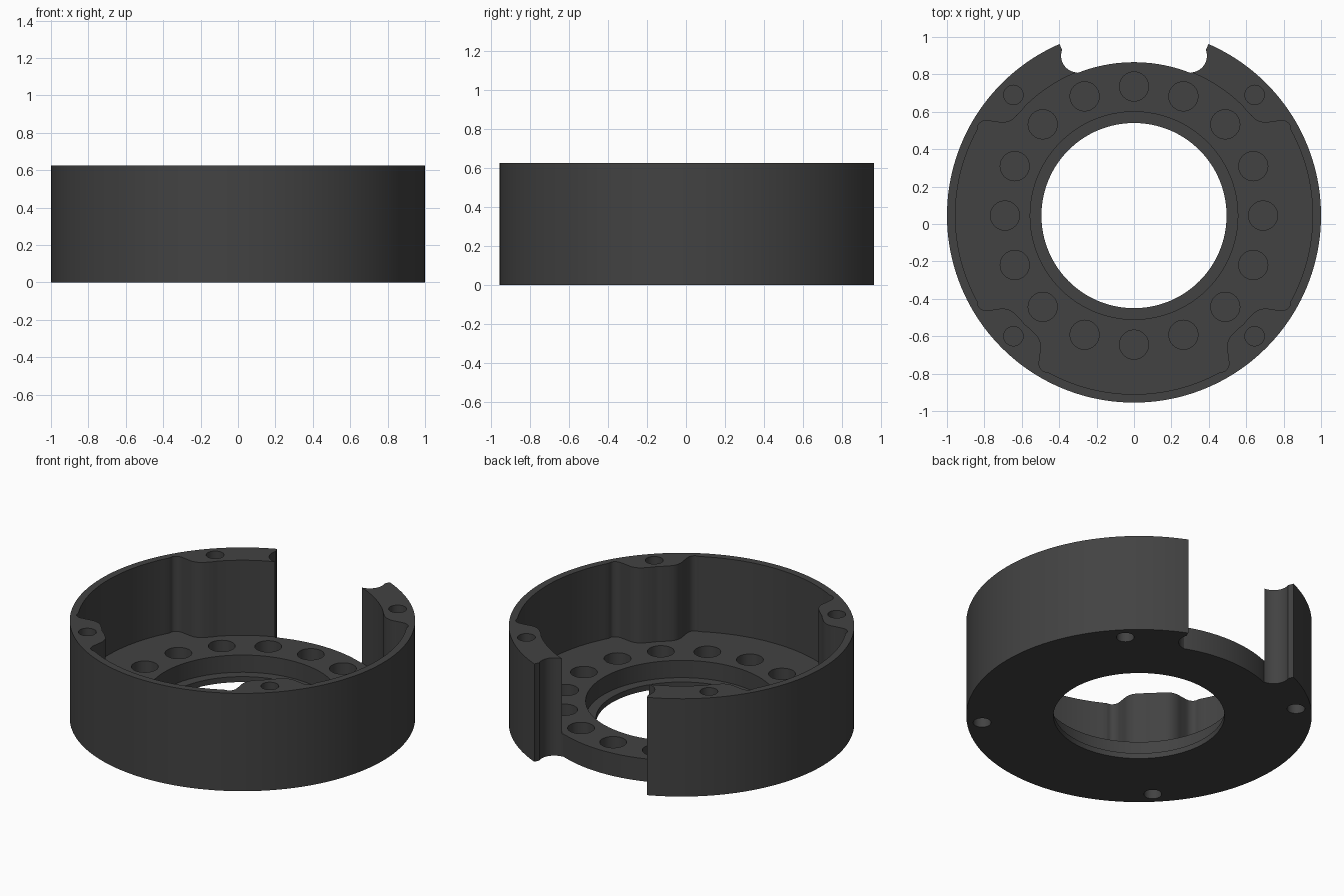
import bpy, bmesh, math
from mathutils import Vector

if "Cube" in bpy.data.objects:
    bpy.data.objects.remove(bpy.data.objects["Cube"])

CY = 0.045          # ring centre in y
HEIGHT = 0.625
FLOOR = 0.145
WALL_R, BOSS_R, RIM_R = 0.955, 0.825, 0.82


def arc(cx, cy, r, a0, a1, n):
    """Points on an arc, angles in degrees."""
    return [(cx + r * math.cos(math.radians(a0 + (a1 - a0) * i / n)),
             cy + r * math.sin(math.radians(a0 + (a1 - a0) * i / n))) for i in range(n + 1)]


def circle(cx, cy, r, n):
    return arc(cx, cy, r, 0, 360, n)[:-1]


def smooth_path(points, steps=5):
    """Catmull-Rom curve through the points."""
    p = [Vector(q) for q in points]
    p = [2 * p[0] - p[1]] + p + [2 * p[-1] - p[-2]]
    out = []
    for i in range(1, len(p) - 2):
        a, b, c, d = p[i - 1:i + 3]
        for s in range(steps):
            t = s / steps
            out.append(tuple(0.5 * (2 * b + (c - a) * t + (2 * a - 5 * b + 4 * c - d) * t ** 2
                                    + (3 * b - a - 3 * c + d) * t ** 3)))
    return out + [tuple(p[-2])]


def mirror_x(half):
    """Close a right-hand half outline with its mirror image."""
    pts = half + [(-x, y) for x, y in reversed(half)]
    out = []
    for q in pts:
        if not out or math.dist(q, out[-1]) > 1e-4:
            out.append(q)
    if math.dist(out[0], out[-1]) < 1e-4:
        out.pop()
    return out


def prism(name, outlines, z0, z1):
    """Upright prisms from counter-clockwise outlines around the ring centre."""
    bm = bmesh.new()
    for pts in outlines:
        low = [bm.verts.new((x, y + CY, z0)) for x, y in pts]
        top = [bm.verts.new((x, y + CY, z1)) for x, y in pts]
        bm.faces.new(low[::-1])
        bm.faces.new(top)
        for i in range(len(pts)):
            j = (i + 1) % len(pts)
            bm.faces.new((low[i], low[j], top[j], top[i]))
    mesh = bpy.data.meshes.new(name)
    bm.to_mesh(mesh)
    bm.free()
    obj = bpy.data.objects.new(name, mesh)
    bpy.context.collection.objects.link(obj)
    return obj


# Housing blank
housing = prism("ring_housing", [circle(0, 0, 1.0, 160)], 0, HEIGHT)

# Pocket outline: thin wall that swells into bosses around the screw holes
bump = smooth_path([(0.838, 0.458), (0.83, 0.489), (0.80, 0.507), (0.75, 0.503), (0.70, 0.497),
                    (0.655, 0.510), (0.612, 0.549), (0.583, 0.583)])
start = math.degrees(math.atan2(0.458, 0.838))
half = arc(0, 0, WALL_R, -90, start - 90, 16)
half += [(y, -x) for x, y in bump]
half += [(x, -y) for x, y in reversed(bump)]
half += arc(0, 0, WALL_R, -start, start, 30)
half += bump
half += arc(0, 0, BOSS_R, 45, 90, 24)
pocket = mirror_x(half)

# Rear opening with rounded inner corners
opening = mirror_x([(0.0, 1.3), (0.42, 1.3), (0.397, 0.915)]
                   + arc(0.30, 0.855, 0.09, 20, -88, 14)
                   + arc(0, 0, RIM_R, 68.3, 90, 16))[::-1]

bearing_holes = [circle(0.69 * math.cos(i * math.pi / 8), 0.69 * math.sin(i * math.pi / 8), 0.078, 32)
                 for i in range(16)]
screw_holes = [circle(sx * 0.645, sy * 0.645, 0.052, 24) for sx in (-1, 1) for sy in (-1, 1)]

cutters = [
    prism("pocket_cutter", [pocket], FLOOR, 1),
    prism("opening_cutter", [opening], -0.5, 1.2),
    prism("counterbore_cutter", [circle(0, 0, 0.555, 128)], 0.035, 0.8),
    prism("centre_hole_cutter", [circle(0, 0, 0.495, 128)], -0.3, 0.9),
    prism("floor_hole_cutter", bearing_holes, FLOOR - 0.1, 0.4),
    prism("top_screw_cutter", screw_holes, HEIGHT - 0.12, 0.8),
    prism("bottom_screw_cutter", screw_holes, -0.2, 0.1),
]
bpy.context.view_layer.objects.active = housing
for cutter in cutters:
    cutter.hide_render = True
    mod = housing.modifiers.new(cutter.name, 'BOOLEAN')
    mod.operation, mod.solver, mod.object = 'DIFFERENCE', 'EXACT', cutter
    bpy.ops.object.modifier_apply(modifier=mod.name)
    bpy.data.objects.remove(cutter)

# Dark grey finish
grey = bpy.data.materials.new("dark_grey")
grey.diffuse_color = (0.055, 0.055, 0.055, 1)
grey.use_nodes = True
grey.node_tree.nodes["Principled BSDF"].inputs["Base Color"].default_value = grey.diffuse_color
housing.data.materials.clear()
housing.data.materials.append(grey)

bpy.ops.object.select_all(action='DESELECT')
housing.select_set(True)
bpy.ops.object.shade_smooth_by_angle(angle=math.radians(30))
